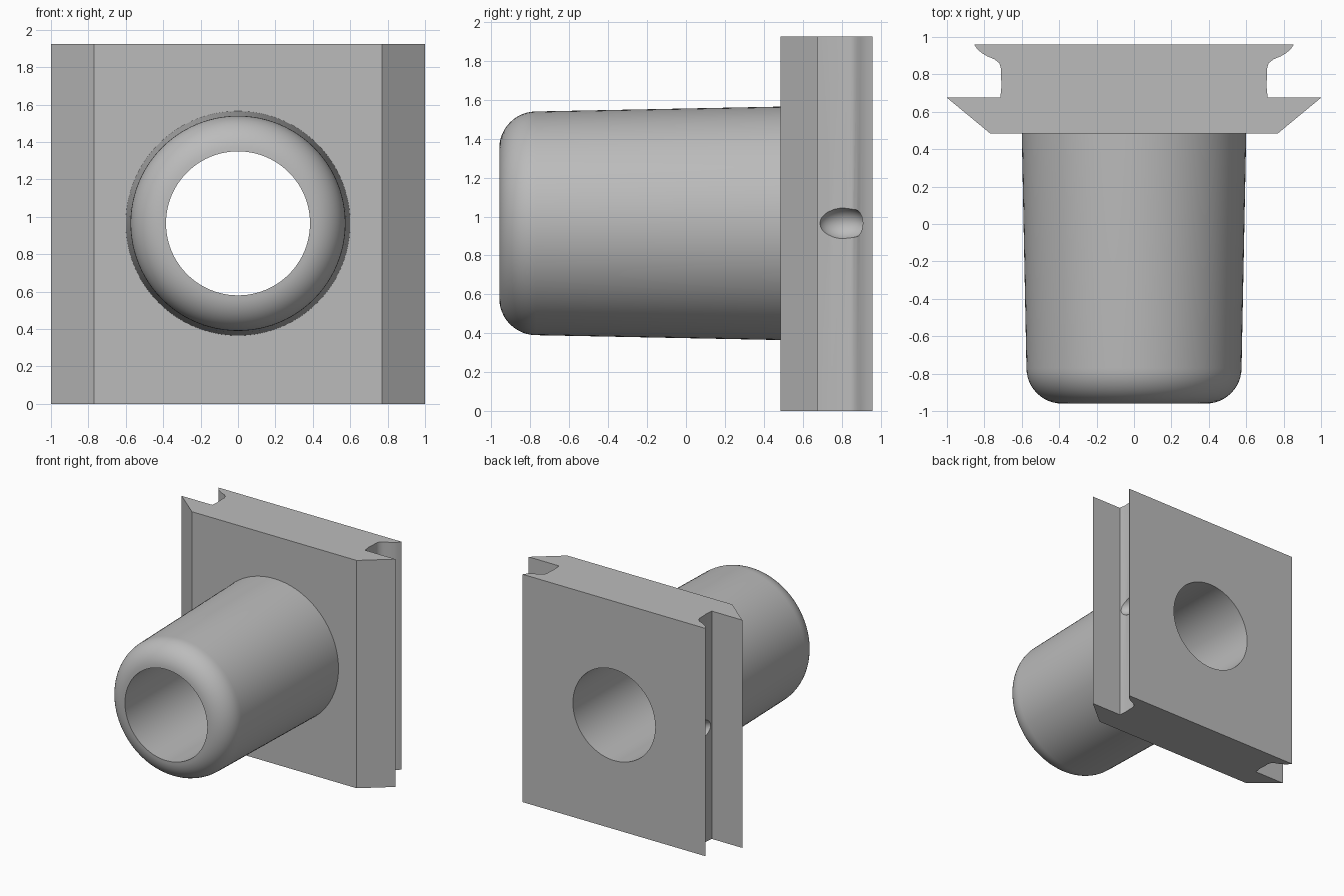
import bpy, bmesh, math
from mathutils import Vector, Matrix

cube = bpy.data.objects.get("Cube")
if cube:
    bpy.data.objects.remove(cube, do_unlink=True)

HEIGHT, MID = 1.925, 0.965      # plate height, bore axis height
BORE, ROUND = 0.385, 0.19       # bore radius, nose rounding

grey = bpy.data.materials.new("plain grey")
grey.use_nodes = True
colour = (0.5, 0.5, 0.5, 1)
grey.diffuse_color = colour
grey.node_tree.nodes["Principled BSDF"].inputs["Base Color"].default_value = colour


def make(name, bm):
    bmesh.ops.recalc_face_normals(bm, faces=bm.faces)
    mesh = bpy.data.meshes.new(name)
    bm.to_mesh(mesh)
    bm.free()
    mesh.materials.append(grey)
    obj = bpy.data.objects.new(name, mesh)
    bpy.context.collection.objects.link(obj)
    return obj


def activate(obj):
    bpy.ops.object.select_all(action='DESELECT')
    obj.select_set(True)
    bpy.context.view_layer.objects.active = obj


def cut(obj, cutter):
    activate(obj)
    mod = obj.modifiers.new("cut", 'BOOLEAN')
    mod.operation, mod.solver, mod.object = 'DIFFERENCE', 'EXACT', cutter
    bpy.ops.object.modifier_apply(modifier=mod.name)
    bpy.data.objects.remove(cutter, do_unlink=True)


def smooth(obj, degrees):
    activate(obj)
    bpy.ops.object.shade_smooth_by_angle(angle=math.radians(degrees))


# Mounting plate: bevelled front flange, curved side grooves, flat back
half = [(0.77, 0.485), (1.0, 0.675), (0.715, 0.675), (0.708, 0.74),
        (0.712, 0.80), (0.711, 0.83), (0.72, 0.86), (0.745, 0.88),
        (0.785, 0.897), (0.815, 0.915), (0.838, 0.935), (0.855, 0.96)]
outline = half + [(-x, y) for x, y in reversed(half)]
bm = bmesh.new()
base = bm.faces.new([bm.verts.new((x, y, 0)) for x, y in outline])
wall = bmesh.ops.extrude_face_region(bm, geom=[base])
bmesh.ops.translate(bm, vec=(0, 0, HEIGHT),
                    verts=[g for g in wall["geom"] if isinstance(g, bmesh.types.BMVert)])
plate = make("mounting_plate", bm)

# Bore through the plate
bm = bmesh.new()
bmesh.ops.create_cone(bm, cap_ends=True, segments=96, radius1=BORE, radius2=BORE, depth=2,
                      matrix=Matrix.Translation((0, 0.7, MID)) @ Matrix.Rotation(math.pi / 2, 4, 'X'))
cut(plate, make("bore_cutter", bm))

# Small locating dimples in the side grooves
for side in (-1, 1):
    bm = bmesh.new()
    bmesh.ops.create_uvsphere(bm, u_segments=32, v_segments=16, radius=1,
                              matrix=Matrix.Translation((side * 0.75, 0.805, MID))
                              @ Matrix.Diagonal((0.1, 0.125, 0.085, 1)))
    cut(plate, make("dimple_cutter", bm))
smooth(plate, 35)

# Hollow tapered spigot with a rounded nose, open where it meets the plate
nose = [(BORE + ROUND * math.sin(a), -0.96 + ROUND * (1 - math.cos(a)))
        for a in (i * math.pi / 24 for i in range(13))]
profile = [(BORE, 0.485)] + nose + [(0.6, 0.485)]
bm = bmesh.new()
verts = [bm.verts.new((r, y, MID)) for r, y in profile]
edges = [bm.edges.new(pair) for pair in zip(verts, verts[1:])]
bmesh.ops.spin(bm, geom=verts + edges, cent=Vector((0, 0, MID)), axis=(0, 1, 0),
               angle=2 * math.pi, steps=96, use_merge=True)
spigot = make("spigot", bm)
smooth(spigot, 35)
